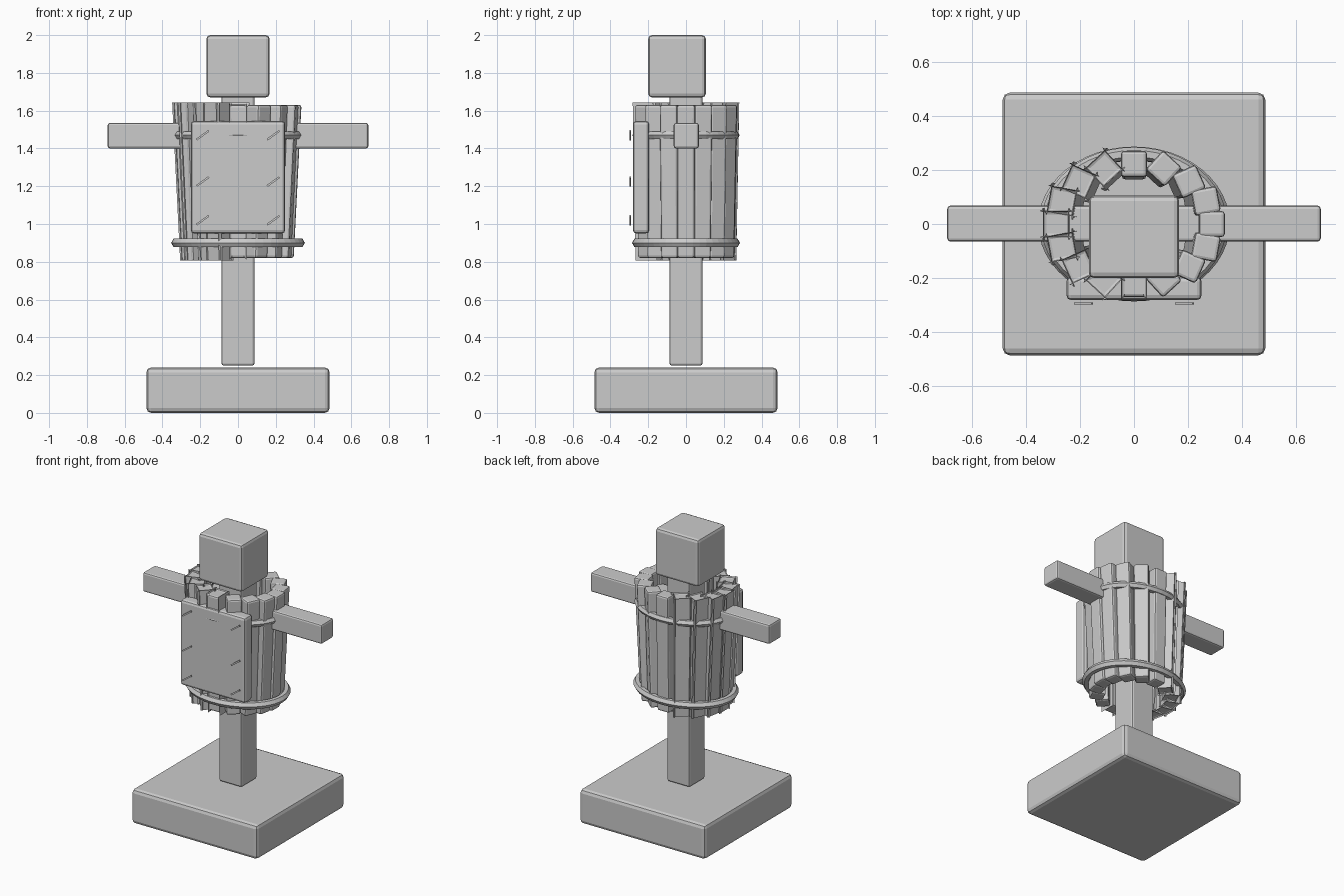
import bpy, bmesh, math
from mathutils import Vector, Matrix

if "Cube" in bpy.data.objects:
    bpy.data.objects.remove(bpy.data.objects["Cube"])

grey = bpy.data.materials.new("plain_grey")
grey.diffuse_color = (0.6, 0.6, 0.6, 1)
grey.use_nodes = True
grey.node_tree.nodes["Principled BSDF"].inputs["Base Color"].default_value = grey.diffuse_color


def finish(name, bm):
    bmesh.ops.recalc_face_normals(bm, faces=bm.faces)
    mesh = bpy.data.meshes.new(name)
    bm.to_mesh(mesh)
    bm.free()
    mesh.materials.append(grey)
    obj = bpy.data.objects.new(name, mesh)
    bpy.context.collection.objects.link(obj)
    return obj


def bevel_all(bm, width):
    bmesh.ops.bevel(bm, geom=bm.edges[:], offset=width, segments=2,
                    profile=0.5, affect='EDGES', clamp_overlap=True)


def box(name, lo, hi, width, spin=None):
    """Bevelled block between two corners, optionally spun about its centre."""
    lo, hi = Vector(lo), Vector(hi)
    bm = bmesh.new()
    bmesh.ops.create_cube(bm, size=1)
    bmesh.ops.scale(bm, vec=hi - lo, verts=bm.verts)
    if width:
        bevel_all(bm, width)
    if spin:
        bm.transform(Matrix.Rotation(spin, 4, 'Y'))
    bmesh.ops.translate(bm, vec=(lo + hi) / 2, verts=bm.verts)
    return finish(name, bm)


# Stand, post, arms and head
box("base", (-0.485, -0.485, 0), (0.485, 0.485, 0.24), 0.025)
box("post", (-0.087, -0.087, 0.25), (0.087, 0.087, 1.70), 0.012)
box("arm_beam", (-0.69, -0.065, 1.40), (0.69, 0.068, 1.535), 0.012)
box("head", (-0.167, -0.20, 1.67), (0.167, 0.105, 2.0), 0.02)

# Ring of leaning staves forming the oval barrel body
BOTTOM, TOP = 0.82, 1.63
for i in range(16):
    a = math.tau * i / 16
    c, s = math.cos(a), math.sin(a)
    yaw = Matrix.Rotation(math.atan2(0.45 * s, c), 3, 'Z')
    bm = bmesh.new()
    bmesh.ops.create_cube(bm, size=1)
    for v in bm.verts:
        up = v.co.z > 0
        size = 0.096 if up else 0.09
        rx, ry = (0.288, 0.222) if up else (0.25, 0.21)
        p = yaw @ Vector((v.co.x * size, v.co.y * size, 0))
        v.co = p + Vector((rx * c, ry * s, TOP if up else BOTTOM))
    bevel_all(bm, 0.012)
    finish(f"stave_{i + 1}", bm)


def hoop(name, z, rx, ry, r, sides=6, steps=48):
    """Oval band with a faceted cross-section."""
    bm = bmesh.new()
    rings = []
    for i in range(steps):
        a = math.tau * i / steps
        ring = []
        for j in range(sides):
            b = math.tau * j / sides
            d = r * math.cos(b)
            ring.append(bm.verts.new(((rx + d) * math.cos(a),
                                      (ry + d) * math.sin(a),
                                      z + r * math.sin(b))))
        rings.append(ring)
    for i in range(steps):
        p, q = rings[i], rings[(i + 1) % steps]
        for j in range(sides):
            k = (j + 1) % sides
            bm.faces.new((p[j], q[j], q[k], p[k]))
    return finish(name, bm)


hoop("upper_hoop", 1.47, 0.32, 0.26, 0.024)
hoop("lower_hoop", 0.90, 0.328, 0.26, 0.026)

# Chest board with slanted nails just in front of it
box("chest_board", (-0.25, -0.281, 0.95), (0.25, -0.195, 1.545), 0.018)
for x in (-0.187, 0.187):
    for n, z in enumerate((1.47, 1.225, 1.02)):
        side = "left" if x < 0 else "right"
        box(f"nail_{side}_{n + 1}", (x - 0.04, -0.298, z - 0.005),
            (x + 0.04, -0.29, z + 0.005), 0, spin=-math.radians(36))
